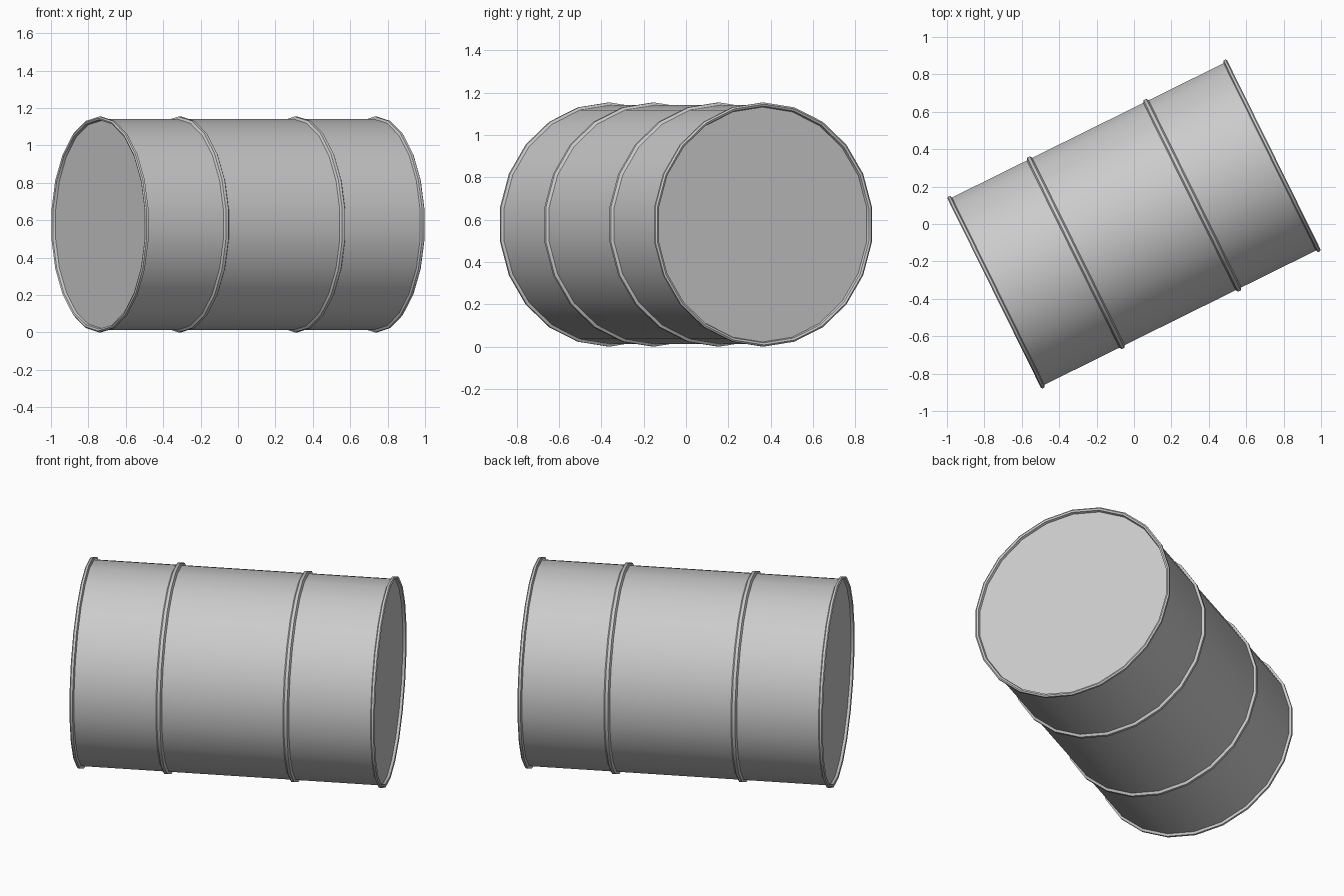
import bpy, bmesh
from math import sin, cos, pi, radians
from mathutils import Matrix

if "Cube" in bpy.data.objects:
    bpy.data.objects.remove(bpy.data.objects["Cube"])

SIDES = 22
R_BODY, R_RIM, HALF = 0.564, 0.577, 0.834
PLACE = Matrix.Translation((0, 0, R_RIM)) @ Matrix.Rotation(radians(26.3), 4, 'Z')


def lathe(name, profile, closed=False, caps=False):
    """Spin (axial, radius) points around the lying x axis, one vertex on top."""
    bm = bmesh.new()
    rings = []
    for x, r in profile:
        rings.append([bm.verts.new((x, r * sin(2 * pi * i / SIDES), r * cos(2 * pi * i / SIDES)))
                      for i in range(SIDES)])
    pairs = list(zip(rings, rings[1:]))
    if closed:
        pairs.append((rings[-1], rings[0]))
    for a, b in pairs:
        for i in range(SIDES):
            j = (i + 1) % SIDES
            bm.faces.new((a[i], a[j], b[j], b[i]))
    if caps:
        bm.faces.new(rings[0])
        bm.faces.new(rings[-1])
    bmesh.ops.recalc_face_normals(bm, faces=bm.faces)
    bm.transform(PLACE)
    mesh = bpy.data.meshes.new(name)
    bm.to_mesh(mesh)
    bm.free()
    ob = bpy.data.objects.new(name, mesh)
    bpy.context.collection.objects.link(ob)
    bpy.context.view_layer.objects.active = ob
    ob.select_set(True)
    bpy.ops.object.shade_smooth_by_angle(angle=radians(30))
    ob.select_set(False)


# drum shell with rolled rims and slightly recessed lids
half = [(HALF - 0.018, R_RIM - 0.022), (HALF - 0.004, R_RIM - 0.018),
        (HALF, R_RIM - 0.008), (HALF - 0.006, R_RIM),
        (HALF - 0.018, R_RIM), (HALF - 0.024, R_BODY)]
lathe("drum_shell", [(-x, r) for x, r in half] + half[::-1], caps=True)

# two raised rolling hoops
for label, x in (("left", -0.347), ("right", 0.347)):
    lathe(label + "_hoop", [(x - 0.018, R_BODY - 0.003), (x - 0.008, R_RIM),
                            (x + 0.008, R_RIM), (x + 0.018, R_BODY - 0.003)], closed=True)
